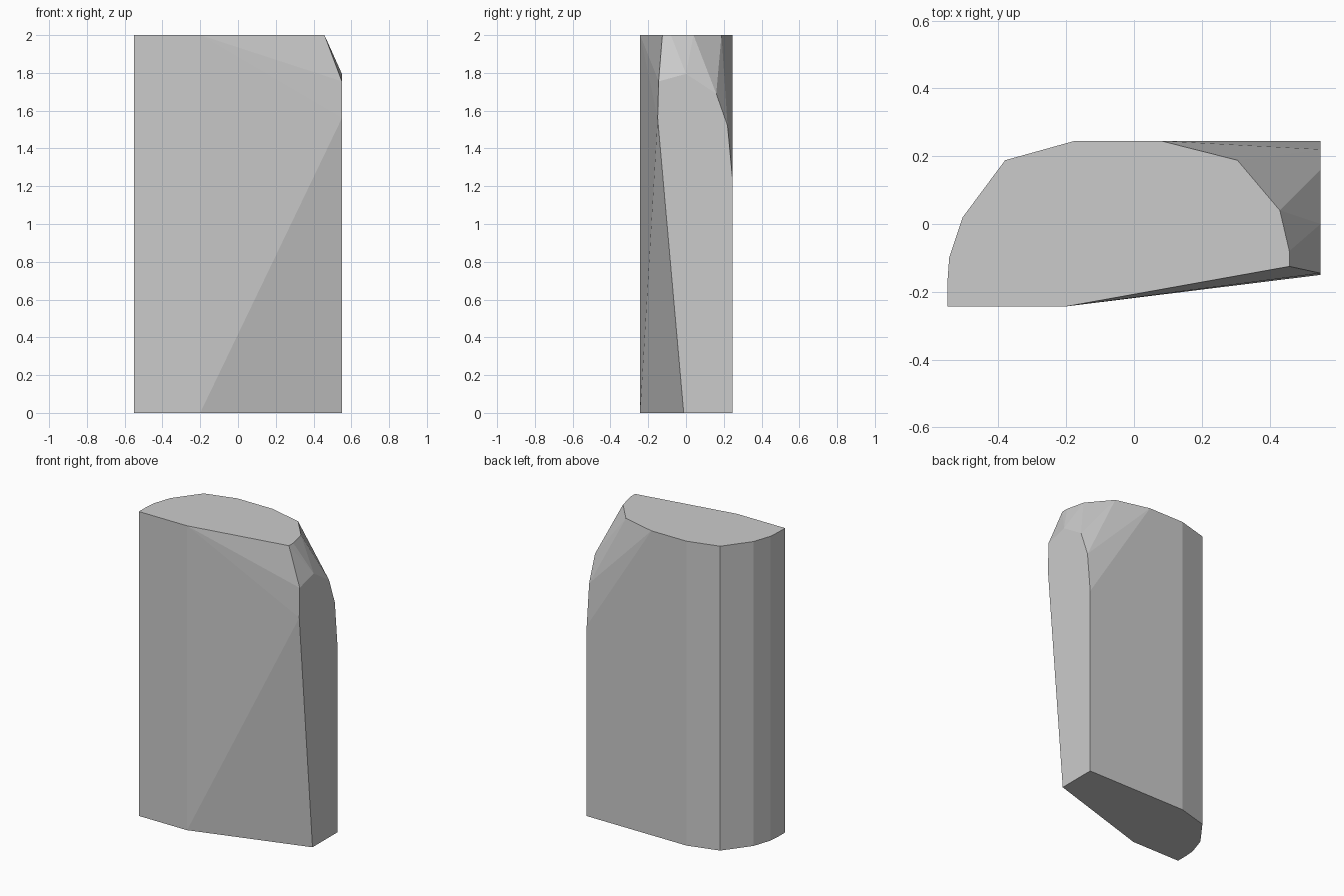
import bpy, bmesh, math

cube = bpy.data.objects.get("Cube")
if cube:
    bpy.data.objects.remove(cube, do_unlink=True)

# Plain grey stone
stone = bpy.data.materials.new("stone_grey")
stone.use_nodes = True
grey = (0.6, 0.6, 0.6, 1)
stone.diffuse_color = grey
stone.node_tree.nodes["Principled BSDF"].inputs["Base Color"].default_value = grey

# Rounded left side, shared by the top and bottom outlines (x, y)
left_side = [(-.2, -.243), (-.55, -.243), (-.55, -.17), (-.545, -.1),
             (-.505, .02), (-.38, .188), (-.175, .245)]
# Bevelled right side of the top outline (x, y)
top_right = [(.08, .245), (.305, .188), (.43, .04), (.458, -.08), (.458, -.125)]
# Flat right side (y, z)
right_face = [(-.012, 0), (.245, 0), (.245, 1.25), (.22, 1.52), (.16, 1.69),
              (.0, 1.795), (-.145, 1.755), (-.15, 1.56)]

points = [(x, y, z) for x, y in left_side for z in (0, 2)]
points += [(x, y, 2) for x, y in top_right]
points += [(.55, y, z) for y, z in right_face]

# The slab is convex, so its skin is the hull of the outlines
bm = bmesh.new()
for p in points:
    bm.verts.new(p)
bmesh.ops.convex_hull(bm, input=bm.verts)
bmesh.ops.dissolve_limit(bm, angle_limit=math.radians(.5),
                         verts=bm.verts, edges=bm.edges)
bmesh.ops.recalc_face_normals(bm, faces=bm.faces)

mesh = bpy.data.meshes.new("stone_slab")
bm.to_mesh(mesh)
bm.free()
mesh.materials.append(stone)
slab = bpy.data.objects.new("stone_slab", mesh)
bpy.context.collection.objects.link(slab)
